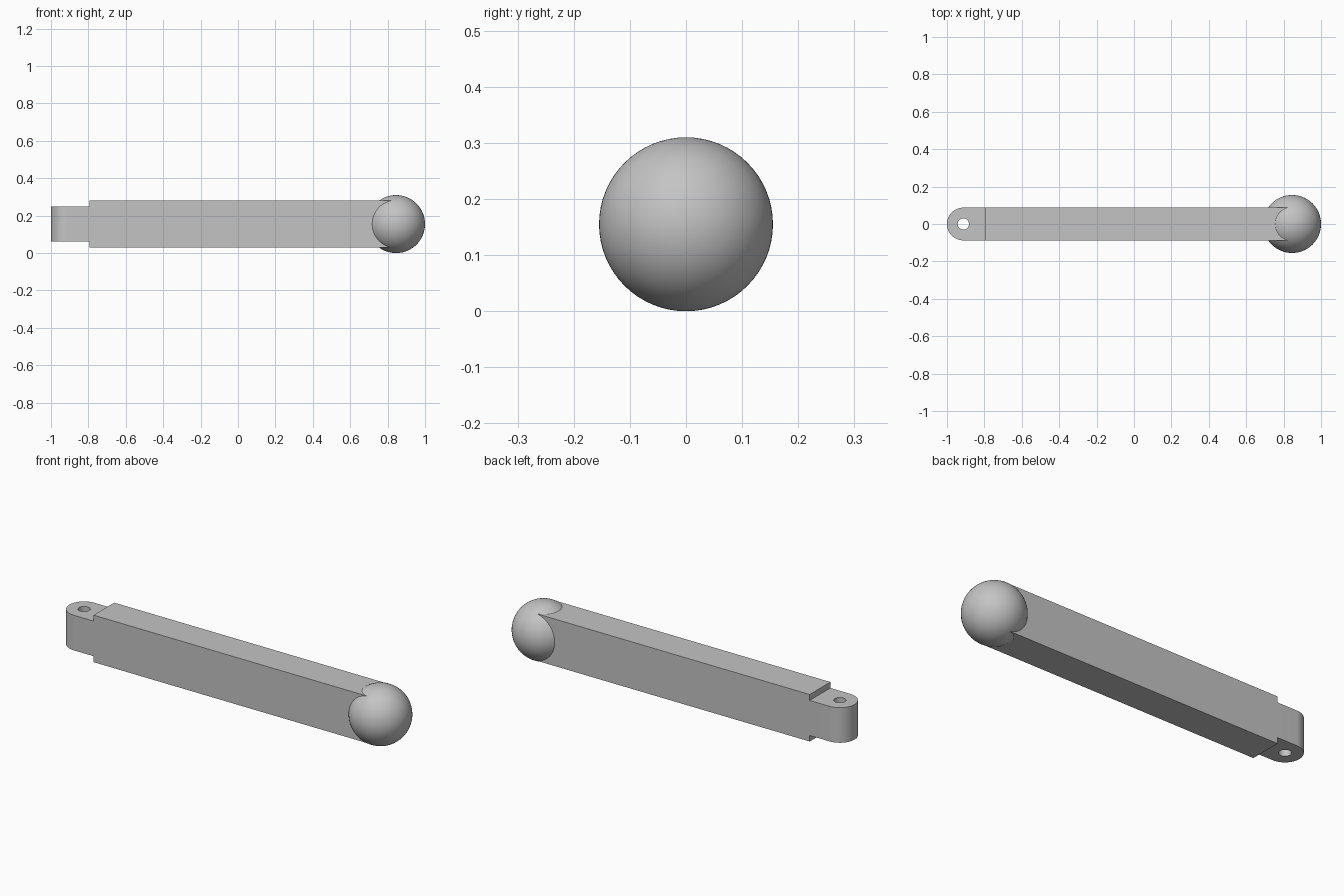
import bpy, bmesh
from math import pi, sin, cos

cube = bpy.data.objects.get("Cube")
if cube:
    bpy.data.objects.remove(cube, do_unlink=True)

MID_Z = 0.155          # height of the arm's long axis
HALF_W = 0.0875        # half width of the bar and tongue
BAR_START = -0.795     # where the bar steps down to the tongue
PIN_X = -1 + HALF_W    # centre of the rounded end and its hole

grey = bpy.data.materials.new("light grey")
grey.use_nodes = True
colour = (0.55, 0.55, 0.55, 1)
grey.diffuse_color = colour
grey.node_tree.nodes["Principled BSDF"].inputs["Base Color"].default_value = colour


def finish(name, angle=30):
    obj = bpy.context.object
    obj.name = obj.data.name = name
    obj.data.materials.clear()
    obj.data.materials.append(grey)
    bpy.ops.object.shade_smooth_by_angle(angle=angle * pi / 180)
    return obj


def prism(name, outline, half_height):
    """Extrude an xy outline symmetrically about the long axis."""
    bm = bmesh.new()
    face = bm.faces.new([bm.verts.new((x, y, MID_Z - half_height)) for x, y in outline])
    top = bmesh.ops.extrude_face_region(bm, geom=[face])
    verts = [v for v in top["geom"] if isinstance(v, bmesh.types.BMVert)]
    bmesh.ops.translate(bm, verts=verts, vec=(0, 0, 2 * half_height))
    bmesh.ops.recalc_face_normals(bm, faces=bm.faces)
    mesh = bpy.data.meshes.new(name)
    bm.to_mesh(mesh)
    bm.free()
    obj = bpy.data.objects.new(name, mesh)
    bpy.context.collection.objects.link(obj)
    bpy.ops.object.select_all(action="DESELECT")
    obj.select_set(True)
    bpy.context.view_layer.objects.active = obj
    return obj


# Ball at the free end
bpy.ops.mesh.primitive_uv_sphere_add(segments=64, ring_count=32, radius=0.155,
                                     location=(0.845, 0, MID_Z))
finish("ball_end")

# Main bar, running into the ball
prism("bar", [(BAR_START, -HALF_W), (0.845, -HALF_W),
              (0.845, HALF_W), (BAR_START, HALF_W)], 0.126)
finish("bar")

# Round-ended tongue with a pin hole
arc = [pi / 2 + pi * i / 32 for i in range(33)]
outline = [(BAR_START, -HALF_W), (BAR_START, HALF_W)]
outline += [(PIN_X + HALF_W * cos(a), HALF_W * sin(a)) for a in arc]
tongue = prism("hinge_tongue", outline, 0.094)

bpy.ops.mesh.primitive_cylinder_add(vertices=32, radius=0.03, depth=0.5,
                                    location=(PIN_X, 0, MID_Z))
cutter = bpy.context.object
cutter.hide_render = True
hole = tongue.modifiers.new("pin_hole", "BOOLEAN")
hole.operation = "DIFFERENCE"
hole.solver = "EXACT"
hole.object = cutter
bpy.ops.object.select_all(action="DESELECT")
tongue.select_set(True)
bpy.context.view_layer.objects.active = tongue
bpy.ops.object.modifier_apply(modifier=hole.name)
bpy.data.objects.remove(cutter, do_unlink=True)
finish("hinge_tongue")
